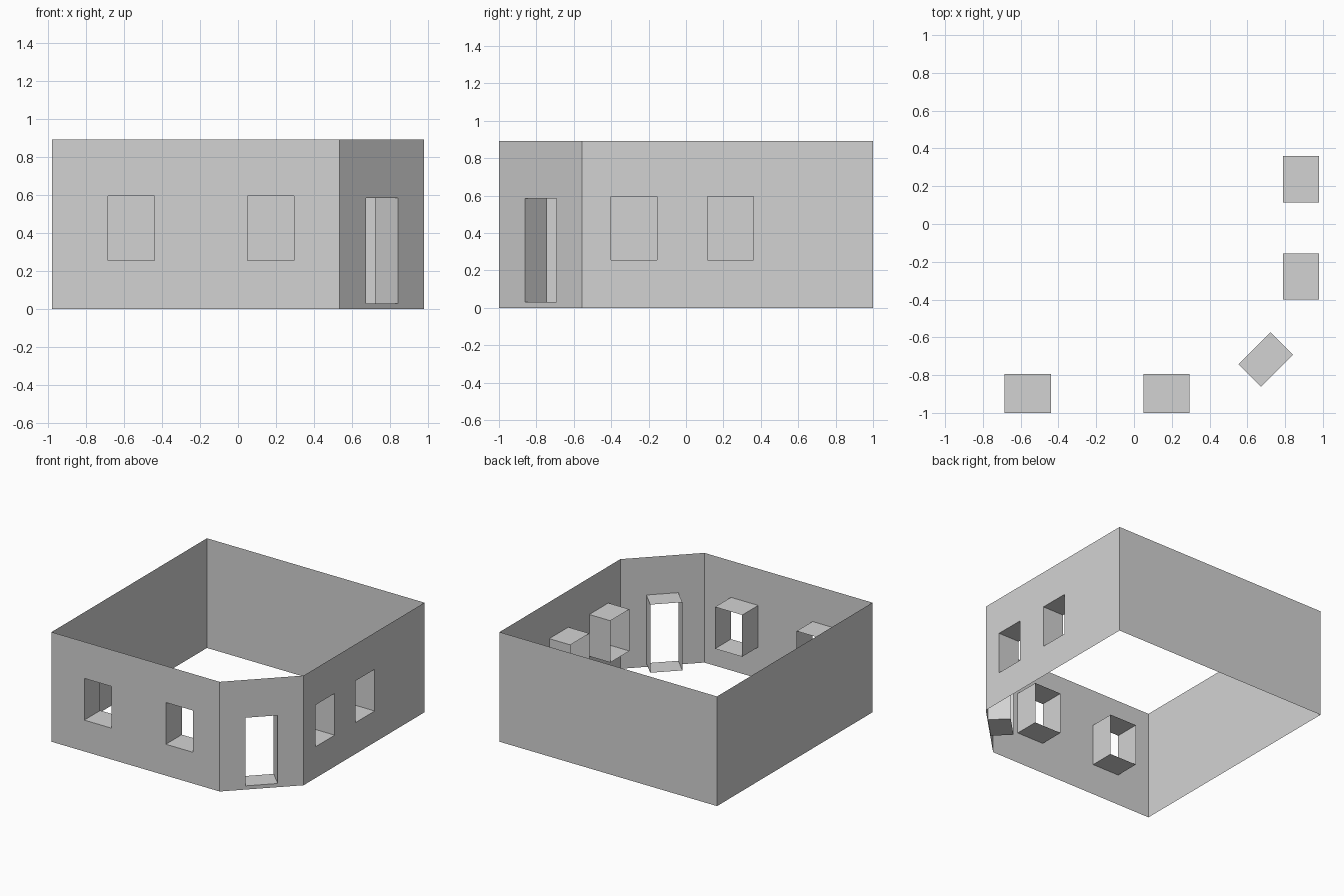
import bpy
import bmesh
from mathutils import Vector

cube = bpy.data.objects.get("Cube")
if cube:
    bpy.data.objects.remove(cube, do_unlink=True)

HEIGHT = 0.893
WINDOW = (0.255, 0.595)   # sill and head heights
DOOR = (0.03, 0.585)

plaster = bpy.data.materials.new("light_grey_plaster")
plaster.use_nodes = True
colour = (0.65, 0.65, 0.65, 1)
plaster.diffuse_color = colour
plaster.node_tree.nodes["Principled BSDF"].inputs["Base Color"].default_value = colour


def build(name, quads):
    """Make one object from a list of four-corner faces."""
    bm = bmesh.new()
    for quad in quads:
        bm.faces.new([bm.verts.new(p) for p in quad])
    bmesh.ops.remove_doubles(bm, verts=bm.verts, dist=0.0001)
    mesh = bpy.data.meshes.new(name)
    bm.to_mesh(mesh)
    bm.free()
    mesh.materials.append(plaster)
    obj = bpy.data.objects.new(name, mesh)
    bpy.context.collection.objects.link(obj)


def wall(name, start, end, openings=(), heights=WINDOW, depth=0.2):
    """Thin wall with the outside on its right; each opening gets a deep reveal."""
    start, end = Vector((*start, 0)), Vector((*end, 0))
    length = (end - start).length
    along = (end - start).normalized()
    inward = Vector((-along.y, along.x, 0))

    def at(u, z, d=0.0):
        return start + along * u + inward * d + Vector((0, 0, z))

    # Wall sheet, leaving out the opening cells
    us = sorted({0, length, *(u for pair in openings for u in pair)})
    zs = [0, *heights, HEIGHT] if openings else [0, HEIGHT]
    quads = []
    for a, b in zip(us, us[1:]):
        for lo, hi in zip(zs, zs[1:]):
            if (a, b) in openings and (lo, hi) == heights:
                continue
            quads.append([at(a, lo), at(b, lo), at(b, hi), at(a, hi)])

    # Reveals: sill, two jambs and head
    for a, b in openings:
        lo, hi = heights
        ring = [(a, lo), (b, lo), (b, hi), (a, hi)]
        for p, q in zip(ring, ring[1:] + ring[:1]):
            quads.append([at(*p), at(*q), at(*q, depth), at(*p, depth)])
    build(name, quads)


# Floor plan corners, counter-clockwise from the front right
back_left, back_right = (0.98, 1), (-0.98, 1)
front_right = (-0.98, -1)
chamfer_front, chamfer_side = (0.535, -1), (0.98, -0.555)

wall("front_wall", front_right, chamfer_front,
     [(0.295, 0.54), (1.03, 1.275)], depth=0.205)
wall("corner_door_wall", chamfer_front, chamfer_side,
     [(0.195, 0.435)], DOOR, depth=0.17)
wall("left_wall", chamfer_side, back_left,
     [(0.155, 0.4), (0.67, 0.915)], depth=0.19)
wall("back_wall", back_left, back_right)
wall("right_wall", back_right, front_right)
